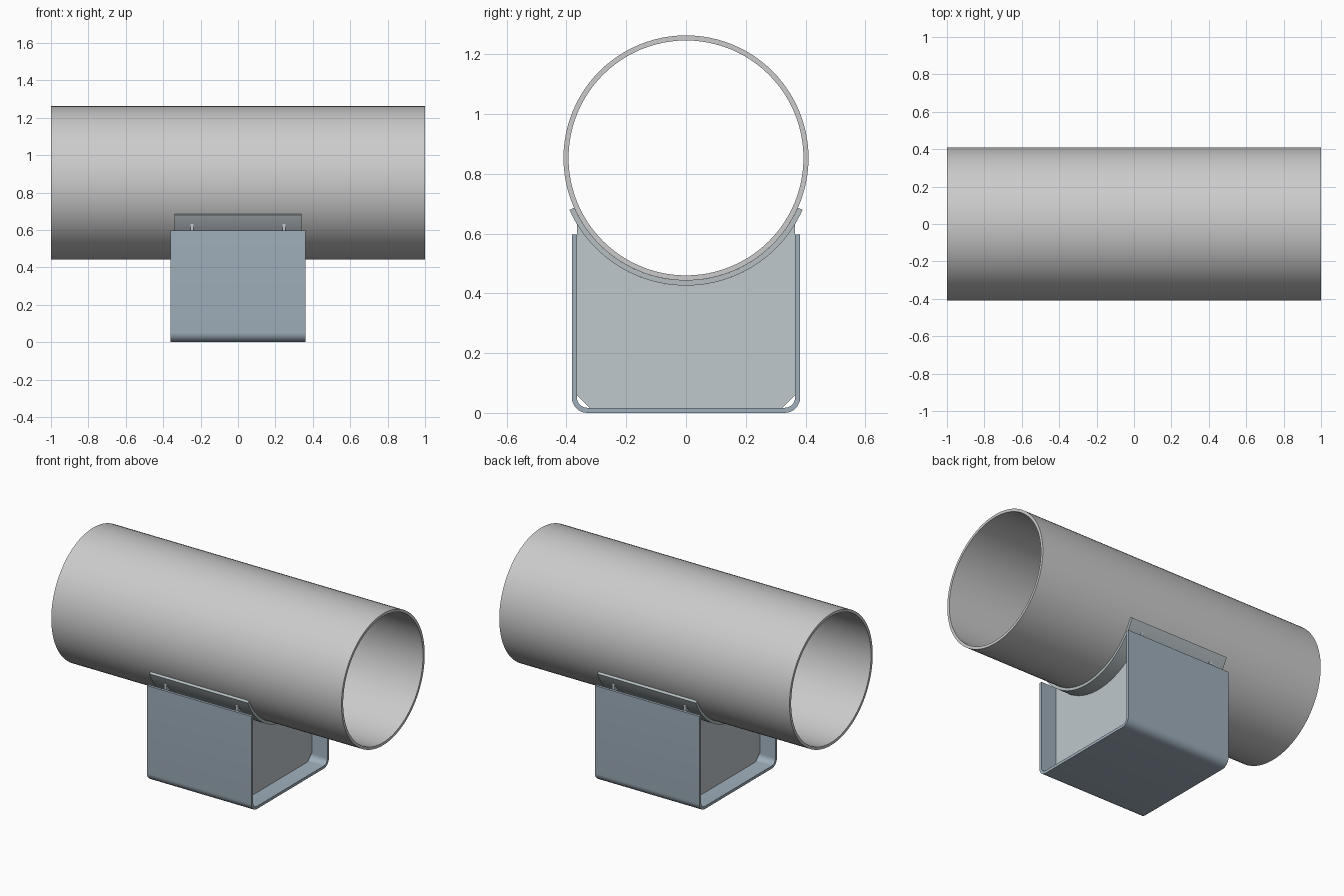
import bpy, bmesh
from math import sin, cos, pi, radians

if "Cube" in bpy.data.objects:
    bpy.data.objects.remove(bpy.data.objects["Cube"])

PIPE_Z, PIPE_R, WALL = 0.853, 0.41, 0.017
SADDLE_R = PIPE_R + WALL


def material(name, rgb):
    m = bpy.data.materials.new(name)
    m.diffuse_color = (*rgb, 1)
    m.use_nodes = True
    m.node_tree.nodes["Principled BSDF"].inputs["Base Color"].default_value = m.diffuse_color
    return m


def arc(cy, cz, r, a0, a1, n):
    """Points on an arc in the YZ plane, angles in degrees from straight down."""
    steps = [radians(a0 + (a1 - a0) * i / n) for i in range(n + 1)]
    return [(cy + r * sin(a), cz - r * cos(a)) for a in steps]


def finish(name, bm, mat):
    bmesh.ops.recalc_face_normals(bm, faces=bm.faces)
    mesh = bpy.data.meshes.new(name)
    bm.to_mesh(mesh)
    bm.free()
    ob = bpy.data.objects.new(name, mesh)
    bpy.context.collection.objects.link(ob)
    if mat:
        mesh.materials.append(mat)
    bpy.ops.object.select_all(action='DESELECT')
    ob.select_set(True)
    bpy.context.view_layer.objects.active = ob
    bpy.ops.object.shade_smooth_by_angle(angle=radians(30))
    return ob


def strip(name, inner, outer, x0, x1, mat=None, closed=False):
    """Sweep the band between two matching YZ outlines along x."""
    bm = bmesh.new()
    rings = [[bm.verts.new(p) for p in
              ((x0, *i), (x0, *o), (x1, *o), (x1, *i))]
             for i, o in zip(inner, outer)]
    pairs = list(zip(rings, rings[1:]))
    if closed:
        pairs.append((rings[-1], rings[0]))
    else:
        bm.faces.new(rings[0])
        bm.faces.new(rings[-1])
    for a, b in pairs:
        for k in range(4):
            j = (k + 1) % 4
            bm.faces.new((a[k], a[j], b[j], b[k]))
    return finish(name, bm, mat)


steel_blue = material("steel_blue", (0.35, 0.43, 0.50))
plate_grey = material("plate_grey", (0.52, 0.58, 0.61))
saddle_grey = material("saddle_grey", (0.46, 0.52, 0.54))

# Pipe
strip("pipe", arc(0, PIPE_Z, PIPE_R - WALL, 0, 360, 96)[:-1],
      arc(0, PIPE_Z, PIPE_R, 0, 360, 96)[:-1], -1, 1, closed=True)

# Curved saddle plate under the pipe
strip("saddle", arc(0, PIPE_Z, PIPE_R, -66, 66, 48),
      arc(0, PIPE_Z, SADDLE_R, -66, 66, 48), -0.34, 0.34, saddle_grey)

# U-shaped cradle bent from one sheet
HALF_Y, TOP, BEND = 0.382, 0.597, 0.052


def u_outline(offset):
    r, y = BEND - offset, HALF_Y - BEND
    right = arc(y, BEND, r, 0, 90, 8) + [(HALF_Y - offset, TOP)]
    return [(-a, b) for a, b in reversed(right)] + right


strip("cradle", u_outline(WALL), u_outline(0), -0.36, 0.36, steel_blue)

# Two upright ribs with clipped lower corners and a round seat on top
RIB_Y = HALF_Y - WALL
seat = []
for y, z in arc(0, PIPE_Z, SADDLE_R, -58.7, 58.7, 40):
    seat.append((y, z))
profile = [(-RIB_Y, 0.06), (-0.322, WALL), (0.322, WALL), (RIB_Y, 0.06)] + seat[::-1]
for name, x in (("left_rib", -0.246), ("right_rib", 0.246)):
    bm = bmesh.new()
    face = bm.faces.new([bm.verts.new((x - WALL / 2, y, z)) for y, z in profile])
    ext = bmesh.ops.extrude_face_region(bm, geom=[face])
    moved = [v for v in ext["geom"] if isinstance(v, bmesh.types.BMVert)]
    bmesh.ops.translate(bm, verts=moved, vec=(WALL, 0, 0))
    if face.is_valid and len(face.link_loops if hasattr(face, "link_loops") else face.loops) == 0:
        bm.faces.remove(face)
    finish(name, bm, plate_grey)
